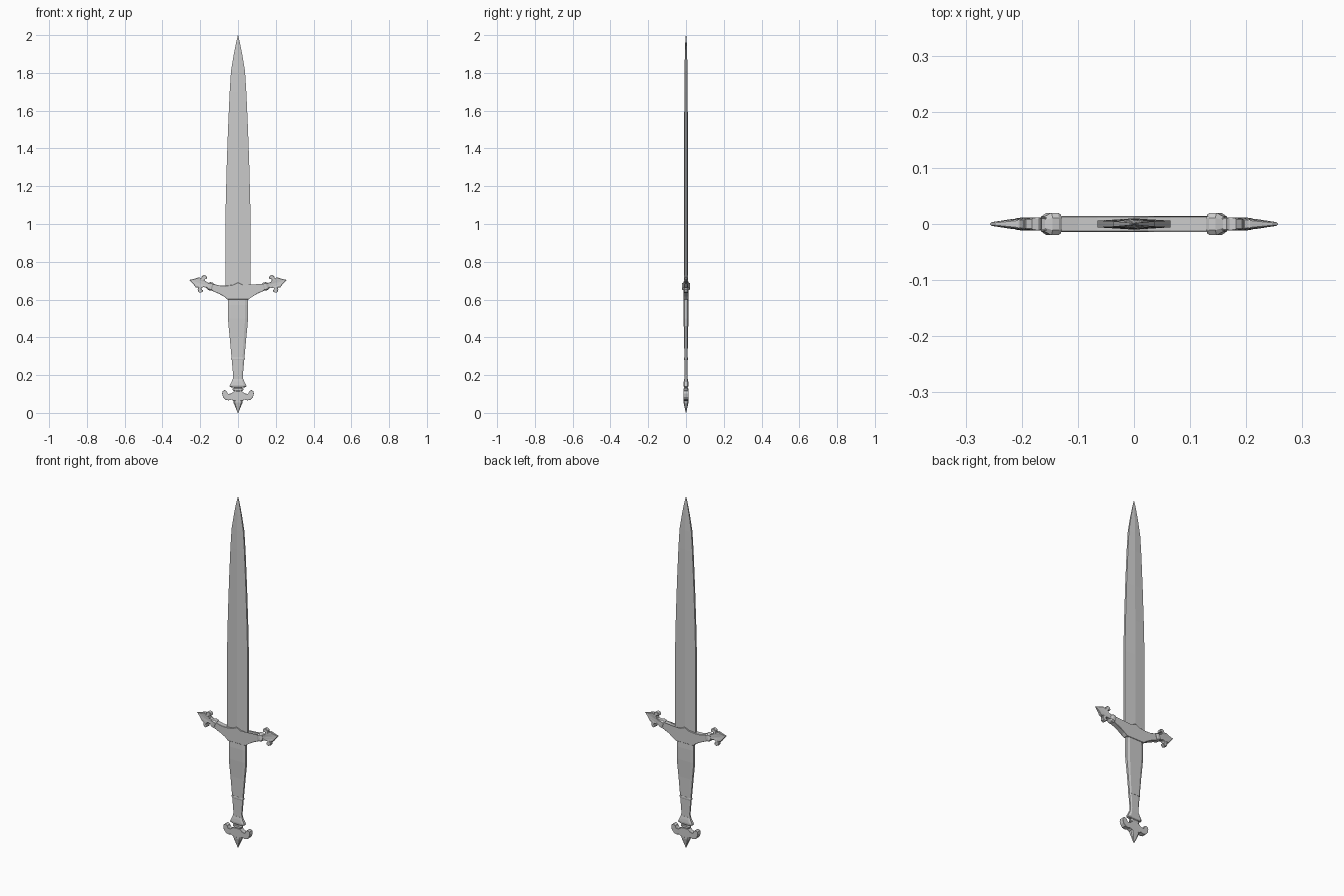
import bpy, bmesh, math
from mathutils import Matrix

if "Cube" in bpy.data.objects:
    bpy.data.objects.remove(bpy.data.objects["Cube"])


def finish(name, bm, matrix=None):
    bmesh.ops.remove_doubles(bm, verts=bm.verts, dist=1e-5)
    bmesh.ops.recalc_face_normals(bm, faces=bm.faces)
    mesh = bpy.data.meshes.new(name)
    if matrix:
        bm.transform(matrix)
    bm.to_mesh(mesh)
    bm.free()
    ob = bpy.data.objects.new(name, mesh)
    bpy.context.collection.objects.link(ob)
    return ob


def loft(name, rows, section, matrix=None):
    """Stack rows (z, half width, half depth) of one unit cross-section."""
    bm = bmesh.new()
    rings = [[bm.verts.new((x * w, y * d, z)) for x, y in section] for z, w, d in rows]
    n = len(section)
    for a, b in zip(rings, rings[1:]):
        for i in range(n):
            bm.faces.new((a[i], a[(i + 1) % n], b[(i + 1) % n], b[i]))
    bm.faces.new(rings[0])
    bm.faces.new(rings[-1])
    return finish(name, bm, matrix)


def plate(name, half, depth, matrix=None, bevel=0.003):
    """Solid from a half outline (across, along) mirrored over its axis; depth(along)."""
    pts = half + [(-x, z) for x, z in reversed(half) if x > 0]
    bm = bmesh.new()
    front = [bm.verts.new((x, -depth(z), z)) for x, z in pts]
    back = [bm.verts.new((x, depth(z), z)) for x, z in pts]
    n = len(pts)
    for i in range(n):
        j = (i + 1) % n
        bm.faces.new((front[i], front[j], back[j], back[i]))
    caps = [bm.faces.new(front), bm.faces.new(back)]
    bmesh.ops.triangulate(bm, faces=caps)
    ob = finish(name, bm, matrix)
    if bevel:
        m = ob.modifiers.new("bevel", "BEVEL")
        m.width, m.segments, m.angle_limit = bevel, 1, math.radians(50)
    return ob


OCT = [(1, .55), (.7, 1), (-.7, 1), (-1, .55), (-1, -.55), (-.7, -1), (.7, -1), (1, -.55)]
RIDGED = [(1, .6), (0, 1), (-1, .6), (-1, -.6), (0, -1), (1, -.6)]

# blade with a central ridge
loft("blade", [(.64, .065, .01), (1.1, .065, .01), (1.3, .06, .01), (1.5, .053, .0095),
               (1.7, .044, .009), (1.81, .037, .008), (1.9, .022, .006),
               (1.96, .010, .004), (2.0, .0006, .001)], RIDGED)

# crossguard
plate("crossguard", [(0, .69), (.012, .685), (.025, .678), (.065, .673), (.1, .675),
                     (.142, .686), (.149, .652), (.1, .63), (.072, .615),
                     (.056, .6), (0, .6)], lambda z: .0145)

# collars and fleur finials on both guard ends
fleur = [(0, .018), (.014, .018), (.014, .04), (.022, .048), (.030, .047), (.030, .038),
         (.037, .036), (.048, .045), (.047, .058), (.036, .066), (.024, .065),
         (.029, .077), (.014, .098), (0, .123)]


def fleur_depth(u):
    return .012 if u < .045 else max(.003, .012 - (u - .045) * .115)


for side, label in ((1, "right"), (-1, "left")):
    place = (Matrix.Translation((side * .14, 0, .668))
             @ Matrix.Rotation(side * math.radians(73), 4, 'Y'))
    loft(label + "_guard_collar", [(-.006, .019, .017), (0, .022, .02), (.012, .022, .02),
                                   (.024, .014, .013)], OCT, place)
    plate(label + "_guard_finial", fleur, fleur_depth, place, .002)

# grip, its band and flared end
loft("grip", [(.16, .029, .008), (.2, .026, .008), (.28, .033, .0085), (.4, .044, .010),
              (.46, .050, .012), (.5, .053, .0135), (.57, .053, .0135), (.62, .052, .011)], OCT)
loft("grip_band", [(.279, .034, .0095), (.283, .036, .0105), (.289, .036, .0105),
                   (.293, .035, .0095)], OCT)
loft("grip_ferrule", [(.135, .036, .009), (.14, .045, .013), (.148, .043, .014),
                      (.165, .034, .012), (.18, .028, .009)], OCT)

# pommel neck, scrolled crescent and point
loft("pommel_neck", [(.1, .022, .01), (.116, .022, .01), (.12, .028, .012),
                     (.128, .028, .012), (.132, .02, .009), (.14, .02, .009)], OCT)
plate("pommel_crescent", [(0, .115), (.022, .114), (.035, .103), (.052, .1), (.058, .107),
                          (.06, .116), (.071, .121), (.081, .115), (.084, .102),
                          (.08, .085), (.067, .07), (.05, .066), (.035, .071),
                          (.025, .064), (0, .062)], lambda z: .0135)
loft("pommel_point", [(0, .001, .001), (.018, .009, .005), (.04, .018, .010),
                      (.056, .025, .0135), (.066, .024, .013)], OCT)
